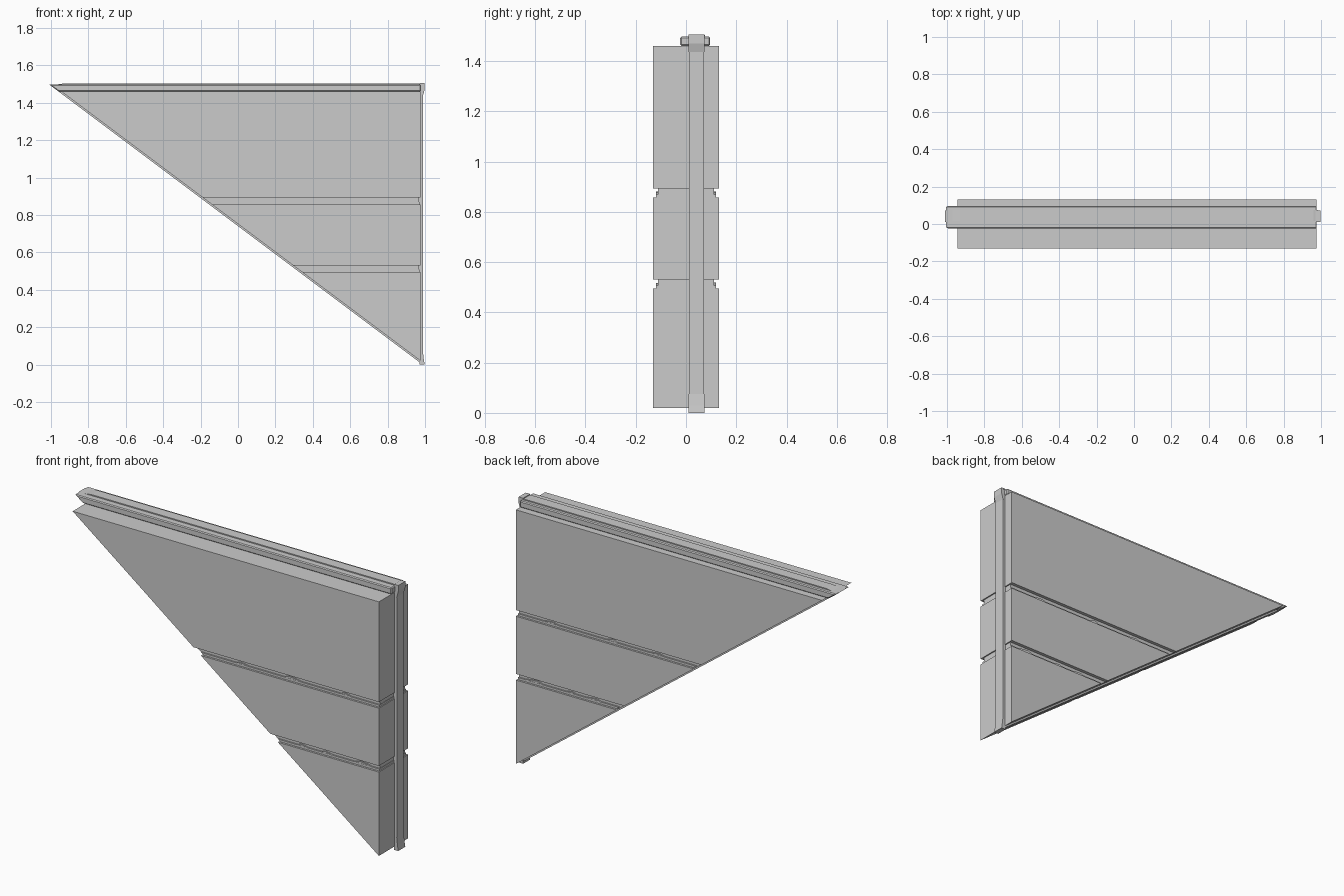
import bpy, bmesh, random

if "Cube" in bpy.data.objects:
    bpy.data.objects.remove(bpy.data.objects["Cube"])

random.seed(4)
SLOPE = 0.75


def left_x(z, out=0.0):
    """x of the sloping edge at height z, pushed outwards by out."""
    return -0.945 - out + (1.46 - z) / SLOPE


def make_object(name, bm):
    bmesh.ops.remove_doubles(bm, verts=bm.verts, dist=1e-5)
    bmesh.ops.recalc_face_normals(bm, faces=bm.faces)
    mesh = bpy.data.meshes.new(name)
    bm.to_mesh(mesh)
    bm.free()
    obj = bpy.data.objects.new(name, mesh)
    bpy.context.collection.objects.link(obj)
    return obj


def add_prism(bm, profile, y0, y1):
    """Extrude an x-z outline from y0 to y1."""
    face = bm.faces.new([bm.verts.new((x, y0, z)) for x, z in profile])
    new = bmesh.ops.extrude_face_region(bm, geom=[face])["geom"]
    verts = [v for v in new if isinstance(v, bmesh.types.BMVert)]
    bmesh.ops.translate(bm, verts=verts, vec=(0, y1 - y0, 0))


def slab(name, z0, z1, right, y0, y1, out=0.0):
    """Slab between two heights whose left end follows the slope."""
    pts = [(left_x(z1, out), z1), (right, z1), (right, z0)]
    if right - left_x(z0, out) > 1e-4:
        pts.append((left_x(z0, out), z0))
    bm = bmesh.new()
    add_prism(bm, pts, y0, y1)
    return make_object(name, bm)


# Three thick wall panels
for name, z0, z1 in (("lower_panel", 0.02, 0.495),
                     ("middle_panel", 0.53, 0.857),
                     ("upper_panel", 0.892, 1.46)):
    slab(name, z0, z1, 0.975, -0.131, 0.131)

# Recessed seams between panels, with a ledge and worn chips
for name, z0, z1 in (("lower_seam", 0.495, 0.53), ("upper_seam", 0.857, 0.892)):
    slab(name, z0, z1, 0.968, -0.112, 0.112)
    slab(name + "_ledge", z0, z0 + 0.012, 0.97, -0.12, 0.12, -0.01)
    bm = bmesh.new()
    start = left_x(z0) + 0.08
    for side in (-1, 1):
        for i in range(3):
            x = start + (0.9 - start) * (i + random.uniform(0.1, 0.5)) / 3
            w = random.uniform(0.06, 0.12)
            h = random.uniform(0.006, 0.012)
            zb = z0 + 0.012
            add_prism(bm, [(x, zb), (x + w, zb), (x + w * 0.7, zb + h * 0.6),
                           (x + w * 0.3, zb + h)], side * 0.11, side * 0.119)
    make_object(name + "_chips", bm)

# Core tongue standing proud of the slope and the right end
slab("core_tongue", 0.012, 1.497, 0.988, 0.011, 0.072, 0.015)

# Stepped rail along the top
rail = slab("top_rail", 1.46, 1.497, 0.977, -0.023, 0.096, 0.015)
bevel = rail.modifiers.new("bevel", "BEVEL")
bevel.width = 0.005
bevel.segments = 1
bm = bmesh.new()
add_prism(bm, [(-0.97, 1.497), (-0.93, 1.503), (0.96, 1.503), (0.985, 1.497)], 0.015, 0.075)
make_object("top_ridge", bm)

# Flared connector ends on the right edge
bm = bmesh.new()
add_prism(bm, [(0.97, 0.0), (0.998, 0.0), (0.993, 0.03), (0.988, 0.075), (0.97, 0.075)], 0.01, 0.073)
make_object("bottom_connector", bm)
bm = bmesh.new()
add_prism(bm, [(0.97, 1.435), (0.988, 1.435), (0.998, 1.47), (0.998, 1.505), (0.97, 1.505)], 0.01, 0.073)
make_object("top_connector", bm)
